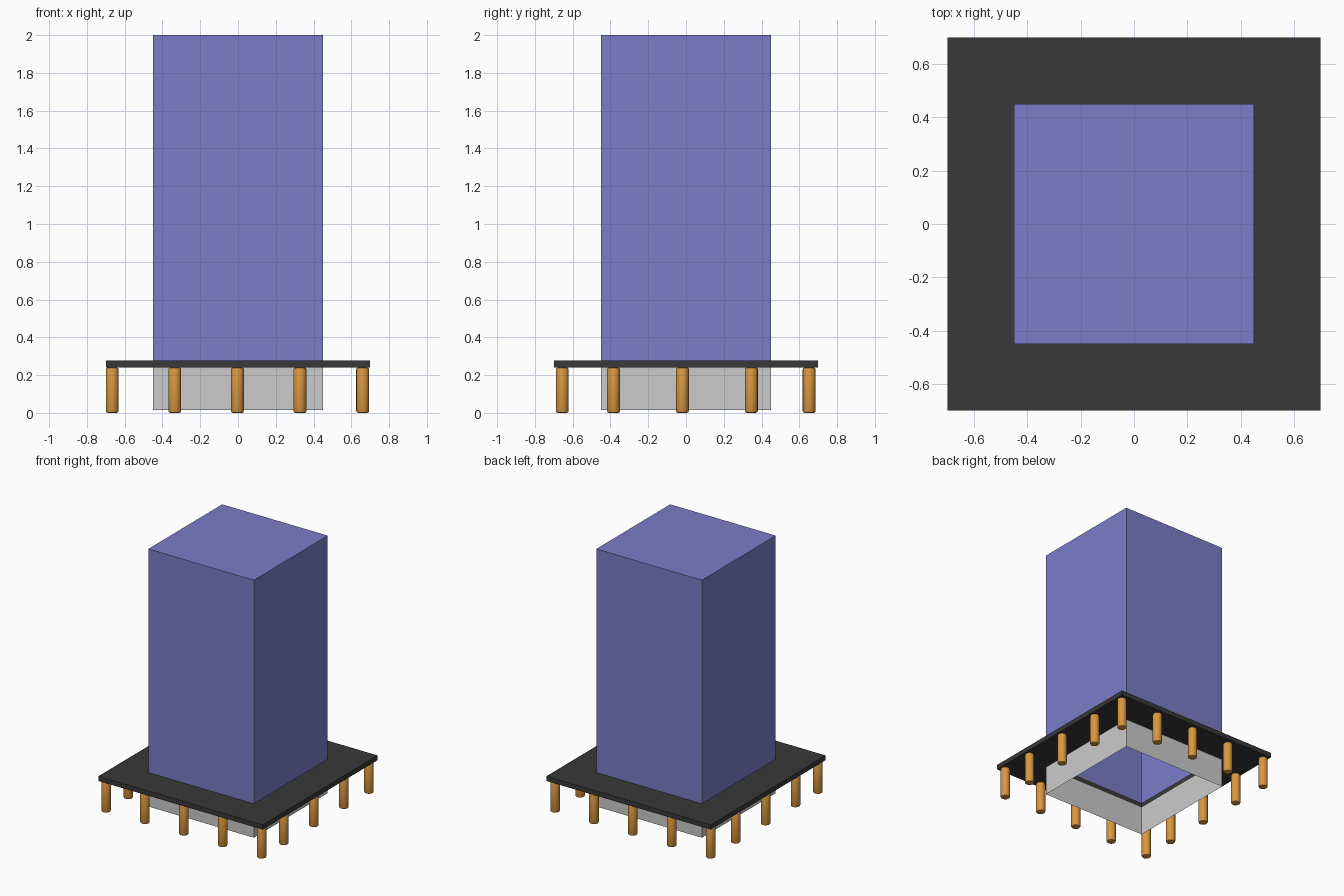
import bpy, bmesh, math

if "Cube" in bpy.data.objects:
    bpy.data.objects.remove(bpy.data.objects["Cube"])

HALF = 0.45      # half width of tower and skirt
DECK = 0.70      # half width of deck
Z_SKIRT, Z_LOW, Z_HIGH, Z_TOP = 0.015, 0.24, 0.277, 2.0


def material(name, rgb):
    m = bpy.data.materials.new(name)
    m.diffuse_color = (*rgb, 1)
    m.use_nodes = True
    m.node_tree.nodes["Principled BSDF"].inputs["Base Color"].default_value = m.diffuse_color
    return m


def finish(name, bm, mat=None):
    me = bpy.data.meshes.new(name)
    bm.to_mesh(me)
    bm.free()
    ob = bpy.data.objects.new(name, me)
    bpy.context.collection.objects.link(ob)
    if mat:
        me.materials.append(mat)
    return ob


def ring(bm, r, z):
    return [bm.verts.new((r * sx, r * sy, z))
            for sx, sy in ((-1, -1), (1, -1), (1, 1), (-1, 1))]


def bridge(bm, a, b):
    for i in range(4):
        j = (i + 1) % 4
        bm.faces.new((a[i], a[j], b[j], b[i]))


blue = material("blue_panel", (0.195, 0.205, 0.58))
black = material("black_deck", (0.04, 0.04, 0.04))
wood = material("orange_wood", (0.70, 0.31, 0.05))

# tower: thin shell, closed on top and open below
bm = bmesh.new()
low, top = ring(bm, HALF, Z_HIGH), ring(bm, HALF, Z_TOP)
bridge(bm, low, top)
bm.faces.new(top)
finish("tower", bm, blue)

# skirt: thin open walls under the deck
bm = bmesh.new()
bridge(bm, ring(bm, HALF, Z_SKIRT), ring(bm, HALF, Z_LOW))
finish("skirt", bm)

# deck: square frame around the tower with mitred corners
bm = bmesh.new()
loops = [ring(bm, DECK, Z_LOW), ring(bm, DECK, Z_HIGH),
         ring(bm, HALF, Z_HIGH), ring(bm, HALF, Z_LOW)]
for i in range(4):
    bridge(bm, loops[i], loops[(i + 1) % 4])
finish("deck", bm, black)

# posts: chamfered round piles, five along each side
bm = bmesh.new()
bmesh.ops.create_cone(bm, cap_ends=True, segments=16,
                      radius1=0.034, radius2=0.034, depth=Z_LOW)
rims = [e for e in bm.edges if abs(e.verts[0].co.z - e.verts[1].co.z) < 1e-5]
bmesh.ops.bevel(bm, geom=rims, offset=0.01, segments=2, profile=0.5,
                affect='EDGES')
post = finish("post", bm, wood)
bpy.context.view_layer.objects.active = post
post.select_set(True)
bpy.ops.object.shade_smooth_by_angle(angle=math.radians(30))

xs = (-0.666, -0.335, -0.003, 0.328, 0.66)
ys = (-0.655, -0.384, -0.019, 0.346, 0.652)
spots = [(x, y) for i, x in enumerate(xs) for j, y in enumerate(ys)
         if i in (0, 4) or j in (0, 4)]
for n, (x, y) in enumerate(spots):
    ob = post
    if n:
        ob = post.copy()
        ob.name = f"post_{n + 1}"
        bpy.context.collection.objects.link(ob)
    ob.location = (x, y, Z_LOW / 2)
